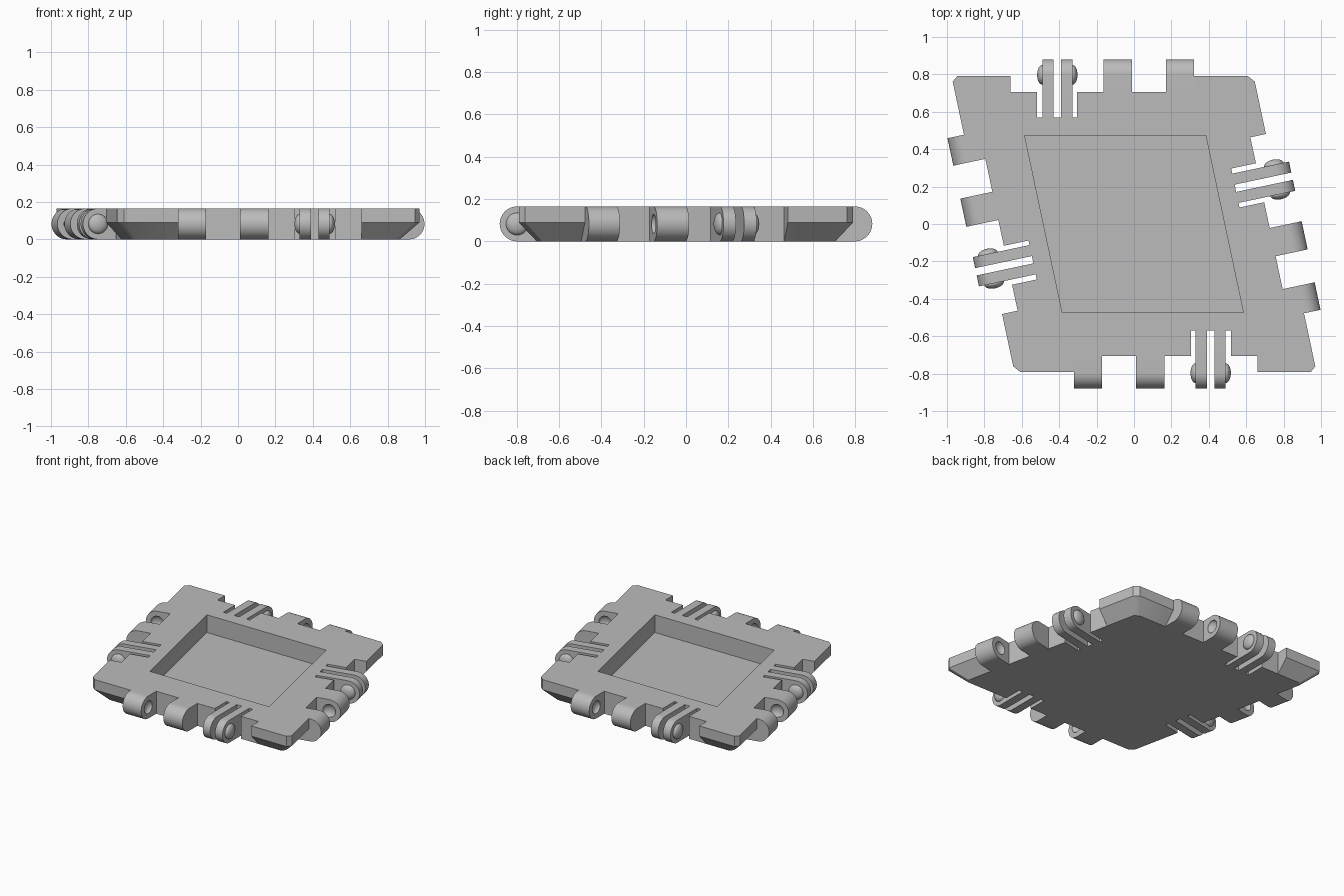
import bpy
import bmesh
from math import cos, sin, tan, pi, radians
from mathutils import Matrix, Vector

cube = bpy.data.objects.get("Cube")
if cube:
    bpy.data.objects.remove(cube, do_unlink=True)

HEIGHT = 0.165
HALF = 0.79            # distance from the centre to each straight edge
LEAN = radians(12)     # lean of the rhombus
NOTCH, SLOT = 0.085, 0.22
BEVEL_Z, FLOOR_Z = 0.09, 0.035
RADIUS = HEIGHT / 2

grey = bpy.data.materials.new("plain_grey")
grey.use_nodes = True
grey.diffuse_color = (0.5, 0.5, 0.5, 1)
grey.node_tree.nodes["Principled BSDF"].inputs["Base Color"].default_value = (0.5, 0.5, 0.5, 1)
parts = []


def finish(bm, name):
    bmesh.ops.remove_doubles(bm, verts=bm.verts, dist=0.0001)
    bmesh.ops.recalc_face_normals(bm, faces=bm.faces)
    mesh = bpy.data.meshes.new(name)
    bm.to_mesh(mesh)
    bm.free()
    mesh.materials.append(grey)
    obj = bpy.data.objects.new(name, mesh)
    bpy.context.collection.objects.link(obj)
    parts.append(obj)
    return obj


def cut(obj, cutter):
    cutter.hide_render = True
    mod = obj.modifiers.new("cut", 'BOOLEAN')
    mod.operation, mod.solver, mod.object = 'DIFFERENCE', 'EXACT', cutter
    bpy.context.view_layer.objects.active = obj
    bpy.ops.object.modifier_apply(modifier=mod.name)
    parts.remove(cutter)
    bpy.data.objects.remove(cutter, do_unlink=True)


def loft(rings, name):
    """Closed solid through matching rings of points."""
    bm = bmesh.new()
    loops = [[bm.verts.new(p) for p in ring] for ring in rings]
    n = len(loops[0])
    for low, high in zip(loops, loops[1:]):
        for i in range(n):
            j = (i + 1) % n
            bm.faces.new((low[i], low[j], high[j], high[i]))
    bm.faces.new(loops[0][::-1])
    bm.faces.new(loops[-1])
    return finish(bm, name)


def tongue(place, u0, u1, root, name):
    """Tab with a half-round outer end, running along the edge from u0 to u1."""
    tip = -0.0075
    profile = [(root, 0), (root, HEIGHT)]
    steps = 24
    for i in range(steps + 1):
        a = pi / 2 + pi * i / steps
        profile.append((tip + RADIUS * cos(a), RADIUS + RADIUS * sin(a)))
    return loft([[place @ Vector((u, y, z)) for y, z in profile] for u in (u0, u1)], name)


def dome(place, u, radius, depth, name):
    """Shallow round button centred on a tab's side."""
    bm = bmesh.new()
    shape = (place @ Matrix.Translation((u, -0.0075, RADIUS))
             @ Matrix.Diagonal((depth, radius, radius, 1)) @ Matrix.Rotation(pi / 2, 4, 'Y'))
    bmesh.ops.create_uvsphere(bm, u_segments=32, v_segments=16, radius=1, matrix=shape)
    return finish(bm, name)


# Four edge frames: x runs along the edge, -y points outwards
side_mid = HALF / cos(LEAN)
front_mid = HALF * tan(LEAN)
edges = {
    "front": Matrix.Translation((front_mid, -HALF, 0)),
    "left": Matrix.Translation((side_mid, 0, 0)) @ Matrix.Rotation(pi / 2 + LEAN, 4, 'Z'),
}
half_turn = Matrix.Rotation(pi, 4, 'Z')
edges["back"] = half_turn @ edges["front"]
edges["right"] = half_turn @ edges["left"]

# Body outline: (along, inset, kind); undercut corner blocks taper below BEVEL_Z
outline = [(-0.778, 0, "corner"), (-0.488, 0, "step"), (-0.488, NOTCH, ""),
           (0.137, NOTCH, ""), (0.137, SLOT, ""), (0.35, SLOT, ""), (0.35, NOTCH, ""),
           (0.492, NOTCH, ""), (0.492, 0, "step"), (0.778, 0, "corner")]
upper, lower = [], []
for place in edges.values():
    pass
for side in ("front", "left", "back", "right"):
    place = edges[side]
    for u, inset, kind in outline:
        top = place @ Vector((u, inset, 0))
        upper.append(top)
        if kind == "corner":
            lower.append(top * (1 - NOTCH / HALF))
        elif kind == "step":
            lower.append(place @ Vector((u, NOTCH, 0)))
        else:
            lower.append(top)
body = loft([lower,
             [p + Vector((0, 0, BEVEL_Z)) for p in upper],
             [p + Vector((0, 0, HEIGHT)) for p in upper]], "body")

# Sunken rhombus tray
tray_y, tray_x = 0.473, 0.484
lean = tray_y * tan(LEAN)
tray = [(-tray_x + lean, -tray_y), (tray_x + lean, -tray_y),
        (tray_x - lean, tray_y), (-tray_x - lean, tray_y)]
cut(body, loft([[(x, y, z) for x, y in tray] for z in (FLOOR_Z, HEIGHT + 0.1)], "tray_cutter"))

# Hinges on every edge
for side, place in edges.items():
    # Two knuckles with dimples facing each other
    for label, u0, u1, face in (("outer", -0.488, -0.338, -0.338), ("inner", -0.158, -0.004, -0.158)):
        knuckle = tongue(place, u0, u1, NOTCH, f"{side}_{label}_knuckle")
        cut(knuckle, dome(place, face, 0.046, 0.027, "dimple_cutter"))
    # Two thin fingers with snap buttons on their far sides
    for label, u0, u1, face in (("first", 0.162, 0.222, 0.162), ("second", 0.262, 0.322, 0.322)):
        tongue(place, u0, u1, SLOT, f"{side}_{label}_finger")
        dome(place, face, 0.053, 0.028, f"{side}_{label}_button")

# Smooth the round parts, keep the edges crisp
bpy.ops.object.select_all(action='DESELECT')
for obj in parts:
    obj.select_set(True)
bpy.context.view_layer.objects.active = body
bpy.ops.object.shade_smooth_by_angle(angle=radians(30))
